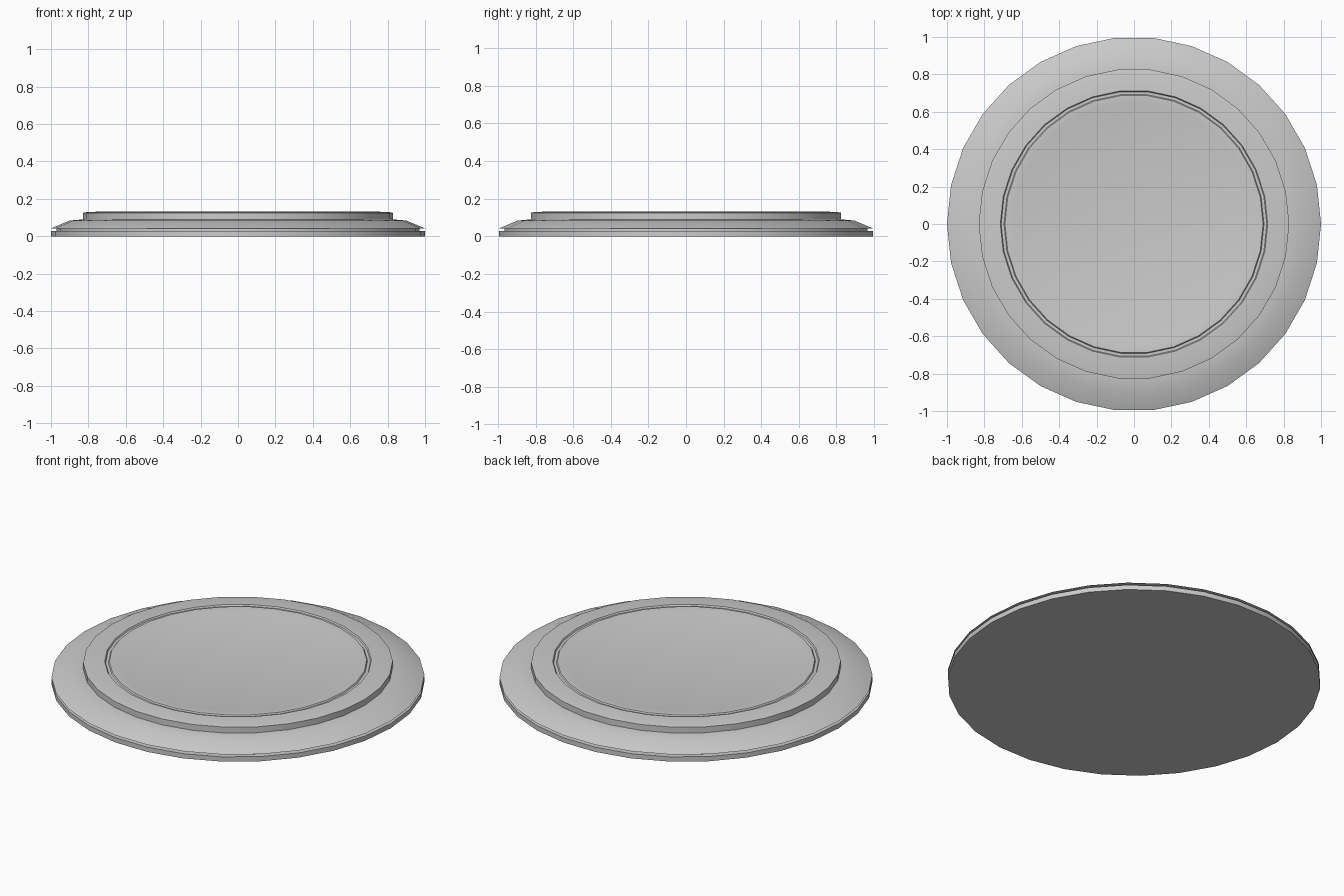
import bpy, bmesh
from math import cos, sin, tau, radians

if "Cube" in bpy.data.objects:
    bpy.data.objects.remove(bpy.data.objects["Cube"])

SIDES = 30


def lathe(name, profile):
    """Revolve (radius, height) points from bottom to top and cap both ends."""
    bm = bmesh.new()
    rings = [[bm.verts.new((r * cos(tau * i / SIDES), r * sin(tau * i / SIDES), z))
              for i in range(SIDES)] for r, z in profile]
    for low, high in zip(rings, rings[1:]):
        for i in range(SIDES):
            j = (i + 1) % SIDES
            bm.faces.new((low[i], low[j], high[j], high[i]))
    bm.faces.new(rings[0][::-1])
    bm.faces.new(rings[-1])
    mesh = bpy.data.meshes.new(name)
    bm.to_mesh(mesh)
    bm.free()
    obj = bpy.data.objects.new(name, mesh)
    bpy.context.collection.objects.link(obj)
    bpy.context.view_layer.objects.active = obj
    obj.select_set(True)
    bpy.ops.object.shade_smooth_by_angle(angle=radians(30))
    obj.select_set(False)
    return obj


# One continuous turned body: base, shadow gap, sloped skirt, raised ring, recessed top
lathe("round_disc_base", [
    (1.00, 0.0), (1.00, 0.028),        # base plate
    (0.97, 0.028), (0.97, 0.042),      # shadow gap
    (1.00, 0.042), (0.90, 0.084),      # sloped skirt
    (0.83, 0.090),                     # shoulder
    (0.83, 0.125), (0.81, 0.129),      # raised ring with softened rim
    (0.715, 0.133),
    (0.710, 0.125), (0.695, 0.125),    # narrow groove
    (0.690, 0.132), (0.655, 0.132),    # inner lip
    (0.640, 0.129),                    # flat centre
])
